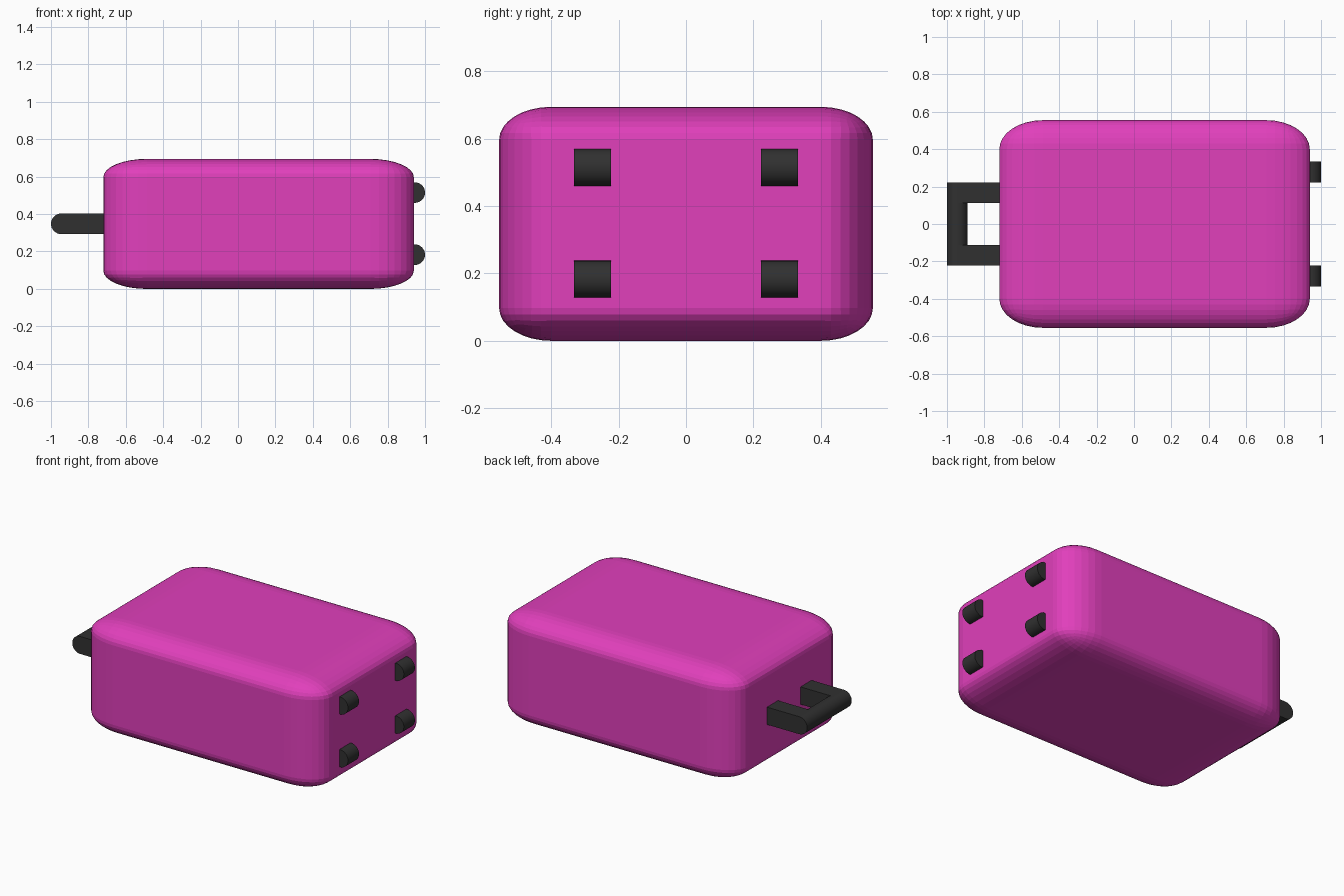
import bpy
import math

if "Cube" in bpy.data.objects:
    bpy.data.objects.remove(bpy.data.objects["Cube"])


def material(name, rgb):
    m = bpy.data.materials.new(name)
    m.diffuse_color = (*rgb, 1)
    m.use_nodes = True
    m.node_tree.nodes["Principled BSDF"].inputs["Base Color"].default_value = m.diffuse_color
    return m


pink = material("pink_shell", (0.75, 0.05, 0.5))
black = material("dark_rubber", (0.03, 0.03, 0.03))
R = 0.055      # radius of handle bar and wheels
MID_Z = 0.348


def finish(name, mat):
    ob = bpy.context.object
    ob.name = name
    ob.data.materials.append(mat)
    return ob


def box(name, lo, hi, mat):
    bpy.ops.mesh.primitive_cube_add(size=1, location=[(a + b) / 2 for a, b in zip(lo, hi)])
    ob = finish(name, mat)
    ob.scale = [b - a for a, b in zip(lo, hi)]
    return ob


def cylinder_y(name, loc, length):
    bpy.ops.mesh.primitive_cylinder_add(vertices=32, radius=R, depth=length, location=loc,
                                        rotation=(math.pi / 2, 0, 0))
    bpy.ops.object.shade_smooth_by_angle()
    return finish(name, black)


# Suitcase body: the bevel stretches with the object's scale
body = box("case_body", (-0.72, -0.555, 0), (0.94, 0.555, 0.695), pink)
bevel = body.modifiers.new("rounded_edges", 'BEVEL')
bevel.width = 0.14
bevel.segments = 8

# Handle: round grip with two square arms
cylinder_y("handle_grip", (-0.945, 0, MID_Z), 0.444)
for side, y in (("front", -0.167), ("back", 0.167)):
    box("handle_arm_" + side, (-0.945, y - R, MID_Z - R), (-0.70, y + R, MID_Z + R), black)

# Four wheels half sunk into the end face
for side, y in (("front", -0.278), ("back", 0.278)):
    for level, z in (("lower", 0.183), ("upper", 0.515)):
        cylinder_y(f"wheel_{side}_{level}", (0.945, y, z), 2 * R)
